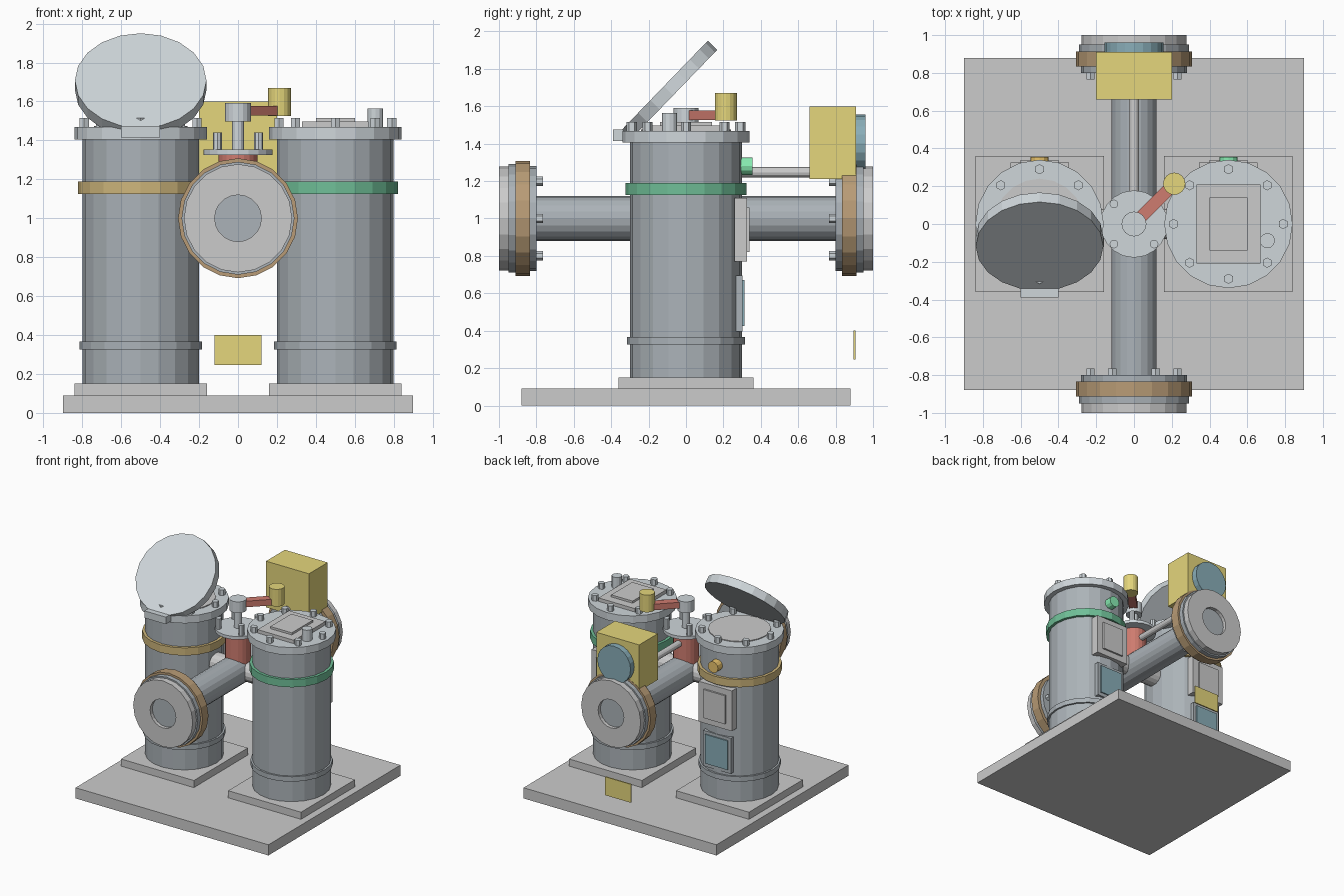
import bpy, bmesh
from math import pi, sin, cos, radians
from mathutils import Vector, Matrix

if "Cube" in bpy.data.objects:
    bpy.data.objects.remove(bpy.data.objects["Cube"])


def material(name, r, g, b):
    m = bpy.data.materials.new(name)
    m.diffuse_color = (r, g, b, 1)
    m.use_nodes = True
    m.node_tree.nodes["Principled BSDF"].inputs["Base Color"].default_value = m.diffuse_color
    return m


YELLOW = material("yellow", 0.78, 0.67, 0.2)
RED = material("red", 0.62, 0.2, 0.16)
BROWN = material("brown", 0.48, 0.33, 0.18)
GOLD = material("gold", 0.62, 0.47, 0.2)
GREEN = material("green", 0.16, 0.52, 0.31)
TEAL = material("teal", 0.25, 0.42, 0.48)
ORANGE = material("orange", 0.82, 0.55, 0.15)
LIME = material("bright_green", 0.25, 0.85, 0.45)
STEEL = material("steel", 0.41, 0.45, 0.48)
PALE = material("pale_steel", 0.62, 0.67, 0.7)


def finish(name, bm, mat):
    bmesh.ops.recalc_face_normals(bm, faces=bm.faces)
    mesh = bpy.data.meshes.new(name)
    bm.to_mesh(mesh)
    bm.free()
    ob = bpy.data.objects.new(name, mesh)
    bpy.context.collection.objects.link(ob)
    if mat:
        mesh.materials.append(mat)
    return ob


def box(name, x, y, z, mat=None):
    """Box from (min, max) ranges on each axis."""
    bm = bmesh.new()
    size = Matrix.Diagonal((x[1] - x[0], y[1] - y[0], z[1] - z[0], 1))
    mid = Vector((sum(x) / 2, sum(y) / 2, sum(z) / 2))
    bmesh.ops.create_cube(bm, size=1, matrix=Matrix.Translation(mid) @ size)
    return finish(name, bm, mat)


def rod(name, a, b, r, mat=None, sides=20):
    """Cylinder running from point a to point b."""
    a, b = Vector(a), Vector(b)
    d = b - a
    bm = bmesh.new()
    turn = d.to_track_quat('Z', 'Y').to_matrix().to_4x4()
    bmesh.ops.create_cone(bm, cap_ends=True, segments=sides, radius1=r, radius2=r,
                          depth=d.length, matrix=Matrix.Translation((a + b) / 2) @ turn)
    return finish(name, bm, mat)


def ring_y(name, r_in, r_out, y0, y1, z, mat=None, sides=20):
    """Flat-sided annulus around the y axis at height z."""
    bm = bmesh.new()
    loops = []
    for i in range(sides):
        c, s = cos(2 * pi * i / sides), sin(2 * pi * i / sides)
        loops.append([bm.verts.new((r * c, y, z + r * s))
                      for r, y in ((r_in, y0), (r_out, y0), (r_out, y1), (r_in, y1))])
    for i in range(sides):
        p, q = loops[i], loops[(i + 1) % sides]
        for k in range(4):
            n = (k + 1) % 4
            bm.faces.new((p[k], p[n], q[n], q[k]))
    return finish(name, bm, mat)


# Ground slab
box("base_slab", (-0.9, 0.9), (-0.88, 0.88), (0, 0.09))

# Two vessels
for side, x, band, lamp in (("left", -0.5, GOLD, ORANGE), ("right", 0.5, GREEN, LIME)):
    box(side + "_plinth", (x - 0.34, x + 0.34), (-0.36, 0.36), (0.09, 0.15))
    for part, r, z0, z1, mat in (("vessel_body", 0.3, 0.15, 1.41, STEEL),
                                 ("lower_ring", 0.315, 0.325, 0.367, STEEL),
                                 ("colour_band", 0.323, 1.125, 1.19, band),
                                 ("top_flange", 0.34, 1.405, 1.468, PALE)):
        rod(f"{side}_{part}", (x, 0, z0), (x, 0, z1), r, mat)
    for i in range(8):
        px, py = x + 0.29 * cos(i * pi / 4), 0.29 * sin(i * pi / 4)
        rod(f"{side}_flange_bolt", (px, py, 1.46), (px, py, 1.515), 0.027, PALE, 6)
    # rear lamp, blank label plate and display panel
    rod(side + "_lamp", (x, 0.28, 1.28), (x, 0.355, 1.28), 0.047, lamp, 12)
    box(side + "_label_plate", (x - 0.155, x + 0.155), (0.26, 0.325), (0.77, 1.11))
    box(side + "_label_panel", (x - 0.1, x + 0.1), (0.32, 0.34), (0.82, 1.06))
    box(side + "_display_frame", (x - 0.13, x + 0.13), (0.26, 0.303), (0.395, 0.695), STEEL)
    box(side + "_display", (x - 0.105, x + 0.105), (0.29, 0.313), (0.425, 0.67), TEAL)
    # stub joining vessel to the main pipe
    rod(side + "_stub_pipe", (0, 0, 1), (x * 0.5, 0, 1), 0.08, None, 16)

# Open left vessel: mouth disc, hinge and tilted lid
rod("mouth_disc", (-0.5, 0, 1.46), (-0.5, 0, 1.475), 0.24)
box("lid_hinge", (-0.6, -0.4), (-0.39, -0.3), (1.415, 1.475), PALE)
tilt = radians(46)
mid, normal = Vector((-0.5, -0.093, 1.683)), Vector((0, -sin(tilt), cos(tilt)))
rod("open_lid", mid - normal * 0.035, mid + normal * 0.035, 0.338, PALE)

# Closed right vessel: blank plate and vent post
box("lid_plate", (0.33, 0.67), (-0.21, 0.21), (1.46, 1.497))
box("lid_panel", (0.4, 0.6), (-0.14, 0.14), (1.49, 1.515))
rod("vent_post", (0.706, -0.088, 1.46), (0.706, -0.088, 1.563), 0.04, PALE, 12)

# Main pipe with an end flange at the front and back
rod("main_pipe", (0, -0.97, 1), (0, 0.97, 1), 0.12, STEEL)
for end, s in (("front", -1), ("back", 1)):
    ring_y(end + "_flange_collar", 0.1, 0.28, s * 0.8, s * 0.84, 1, STEEL)
    ring_y(end + "_flange_gasket", 0.1, 0.308, s * 0.833, s * 0.912, 1, BROWN)
    ring_y(end + "_flange_rim", 0.12, 0.29, s * 0.91, s * 0.95, 1, STEEL)
    ring_y(end + "_flange_face", 0.12, 0.278, s * 0.95, s * 1.0, 1)
    for i in range(6):
        px, pz = 0.23 * cos(i * pi / 3), 1 + 0.23 * sin(i * pi / 3)
        rod(end + "_pipe_bolt", (px, s * 0.765, pz), (px, s * 0.81, pz), 0.025, PALE, 6)

# Centre valve with crank handle
rod("valve_body", (0, 0, 1), (0, 0, 1.33), 0.1, RED)
rod("valve_flange", (0, 0, 1.326), (0, 0, 1.352), 0.178, PALE)
for i in range(4):
    px, py = 0.15 * cos(pi / 4 + i * pi / 2), 0.15 * sin(pi / 4 + i * pi / 2)
    rod("valve_bolt", (px, py, 1.345), (px, py, 1.44), 0.023, PALE, 8)
rod("valve_stem", (0, 0, 1.35), (0, 0, 1.5), 0.031, PALE, 12)
rod("valve_hub", (0, 0, 1.497), (0, 0, 1.592), 0.066, PALE, 16)
arm = box("crank_arm", (0, 0.3), (-0.033, 0.033), (1.527, 1.578), RED)
arm.rotation_euler.z = pi / 4
rod("crank_knob", (0.213, 0.213, 1.525), (0.213, 0.213, 1.67), 0.059, YELLOW, 16)

# Rear drive box, gauge and link rod
box("drive_box", (-0.2, 0.2), (0.66, 0.91), (1.21, 1.6), YELLOW)
rod("drive_gauge", (0, 0.9, 1.4), (0, 0.96, 1.4), 0.155, TEAL)
rod("link_rod", (0, 0, 1.247), (0, 0.67, 1.247), 0.027, None, 12)

# Small sign plate
box("sign_plate", (-0.12, 0.12), (0.895, 0.905), (0.245, 0.4), YELLOW)
